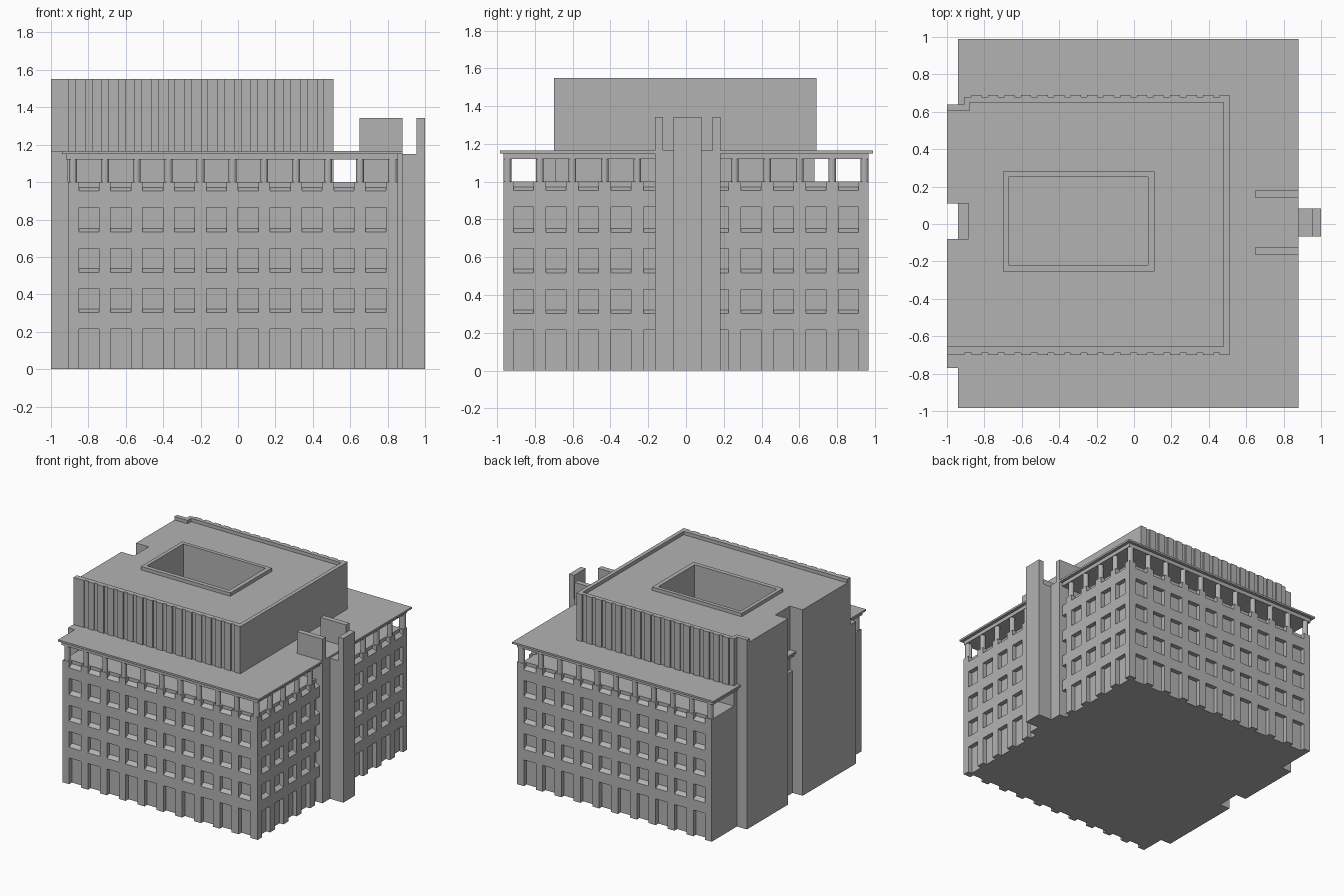
import bpy, bmesh
from math import radians
from mathutils import Matrix, Vector

cube = bpy.data.objects.get("Cube")
if cube:
    bpy.data.objects.remove(cube)

stone = bpy.data.materials.new("grey stone")
stone.use_nodes = True
GREY = (0.45, 0.45, 0.45, 1)
stone.diffuse_color = GREY
stone.node_tree.nodes["Principled BSDF"].inputs["Base Color"].default_value = GREY


def finish(name, bm, matrix=None):
    if matrix:
        bm.transform(matrix)
    bmesh.ops.recalc_face_normals(bm, faces=bm.faces)
    mesh = bpy.data.meshes.new(name)
    bm.to_mesh(mesh)
    bm.free()
    mesh.materials.append(stone)
    obj = bpy.data.objects.new(name, mesh)
    bpy.context.collection.objects.link(obj)
    return obj


def add_prism(bm, base, shift):
    """Extrude a planar outline along a vector."""
    face = bm.faces.new([bm.verts.new(p) for p in base])
    out = bmesh.ops.extrude_face_region(bm, geom=[face])
    moved = [g for g in out["geom"] if isinstance(g, bmesh.types.BMVert)]
    bmesh.ops.translate(bm, verts=moved, vec=Vector(shift))
    if not face.is_valid or len(face.link_loops if hasattr(face, "link_loops") else face.loops) == 0:
        return


def add_box(bm, x, y, z):
    outline = [(x[0], y[0], z[0]), (x[1], y[0], z[0]), (x[1], y[1], z[0]), (x[0], y[1], z[0])]
    add_prism(bm, outline, (0, 0, z[1] - z[0]))


def box(name, x, y, z):
    bm = bmesh.new()
    add_box(bm, x, y, z)
    return finish(name, bm)


# Main dimensions
WEST, EAST, SIDE = -0.91, 0.855, 0.967
DEPTH, HALF = 0.035, 0.054
TERRACE, SOFFIT, ROOF, TOP = 1.0, 1.12, 1.165, 1.55
DECK = TOP - 0.028
HEADS = (0.215, 0.43, 0.645, 0.865)


def facade(name, centres, start, end, matrix):
    """Piers, sloped-sill spandrels and columns, facing local -y."""
    bm = bmesh.new()
    edges = [start] + [c + s * HALF for c in centres for s in (-1, 1)] + [end]
    for left, right in zip(edges[::2], edges[1::2]):
        add_box(bm, (left, right), (-DEPTH, 0), (0, TERRACE))
    for c in centres:
        for head in HEADS:
            profile = [(-DEPTH, head), (0, head), (0, head + 0.107), (-DEPTH, head + 0.087)]
            add_prism(bm, [(c - HALF, y, z) for y, z in profile], (2 * HALF, 0, 0))
    finish(name + "_wall", bm, matrix)

    bm = bmesh.new()
    pitch = centres[1] - centres[0]
    for i in range(len(centres) + 1):
        u = centres[0] + (i - 0.5) * pitch
        place = Matrix.Translation((u, -0.012, (TERRACE + SOFFIT) / 2))
        bmesh.ops.create_cone(bm, cap_ends=True, segments=12, radius1=0.021, radius2=0.021,
                              depth=SOFFIT - TERRACE, matrix=place)
    finish(name + "_columns", bm, matrix)


# Lower block and its three facades
inner = SIDE - DEPTH
box("lower_block", (WEST, EAST - DEPTH), (-inner, inner), (0, TERRACE))
long_bays = [-0.797 + 0.1704 * i for i in range(10)]
facade("front", long_bays, WEST, EAST, Matrix.Translation((0, -inner, 0)))
facade("back", [-c for c in reversed(long_bays)], -EAST, -WEST,
       Matrix.Translation((0, inner, 0)) @ Matrix.Rotation(radians(180), 4, "Z"))
facade("left_side", [0.172 * i for i in range(-5, 6)], -inner, inner,
       Matrix.Translation((EAST - DEPTH, 0, 0)) @ Matrix.Rotation(radians(90), 4, "Z"))

# Terrace roof
box("roof_soffit", (-0.92, EAST), (-0.965, 0.965), (SOFFIT, 1.15))
box("roof_slab", (-0.94, 0.88), (-0.985, 0.99), (1.15, ROOF))

# Upper tower with a notched rear wall and an open light well
outline = [(-1, -0.69), (0.51, -0.69), (0.51, 0.68), (WEST, 0.68), (WEST, 0.64),
           (-1, 0.64), (-1, 0.11), (-0.885, 0.11), (-0.885, -0.08), (-1, -0.08)]
bm = bmesh.new()
add_prism(bm, [(x, y, 0) for x, y in outline], (0, 0, DECK))
tower = finish("tower", bm)
cutter = box("light_well_cutter", (-0.67, 0.075), (-0.22, 0.25), (1.02, 1.7))
cutter.hide_render = True
cut = tower.modifiers.new("light_well", "BOOLEAN")
cut.object = cutter
cut.operation = "DIFFERENCE"
cut.solver = "EXACT"
bpy.context.view_layer.objects.active = tower
bpy.ops.object.modifier_apply(modifier=cut.name)
bpy.data.objects.remove(cutter)
box("light_well_step", (-0.67, -0.505), (-0.22, 0.25), (1.02, 1.06))

# Raised curb around the light well
bm = bmesh.new()
for y in ((-0.255, -0.22), (0.25, 0.28)):
    add_box(bm, (-0.7, 0.11), y, (DECK, TOP))
for x in ((-0.7, -0.67), (0.075, 0.11)):
    add_box(bm, x, (-0.22, 0.25), (DECK, TOP))
finish("light_well_curb", bm)

# Parapet on three sides, returning at the rear corner
bm = bmesh.new()
add_box(bm, (-1, 0.51), (-0.69, -0.655), (DECK, TOP))
add_box(bm, (0.478, 0.51), (-0.655, 0.65), (DECK, TOP))
add_box(bm, (WEST, 0.51), (0.65, 0.68), (DECK, TOP))
add_box(bm, (WEST, -0.88), (0.605, 0.65), (DECK, TOP))
add_box(bm, (-1, WEST), (0.605, 0.64), (DECK, TOP))
finish("parapet", bm)

# Vertical ribs on the tower's long sides
bm = bmesh.new()
add_box(bm, (-1, -0.905), (-0.7, -0.69), (ROOF, TOP))
for y in ((-0.7, -0.69), (0.68, 0.69)):
    for i in range(16):
        x = -0.87 + 0.0885 * i
        add_box(bm, (x, min(x + 0.055, 0.51)), y, (ROOF, TOP))
finish("tower_ribs", bm)

# Rear corner pier
box("rear_corner_pier", (-1, WEST), (-0.77, -0.69), (0, ROOF))

# Stair shaft with two fins and a tall outer plate
box("stair_shaft", (0.65, 0.88), (-0.165, 0.182), (0, ROOF))
for name, y in (("right_fin", (-0.165, -0.122)), ("left_fin", (0.14, 0.182))):
    box("stair_" + name, (0.65, 0.88), y, (ROOF, 1.343))
box("stair_link", (0.88, 0.955), (-0.067, 0.083), (0, 1.15))
box("stair_outer_plate", (0.955, 1.0), (-0.067, 0.083), (0, 1.343))
